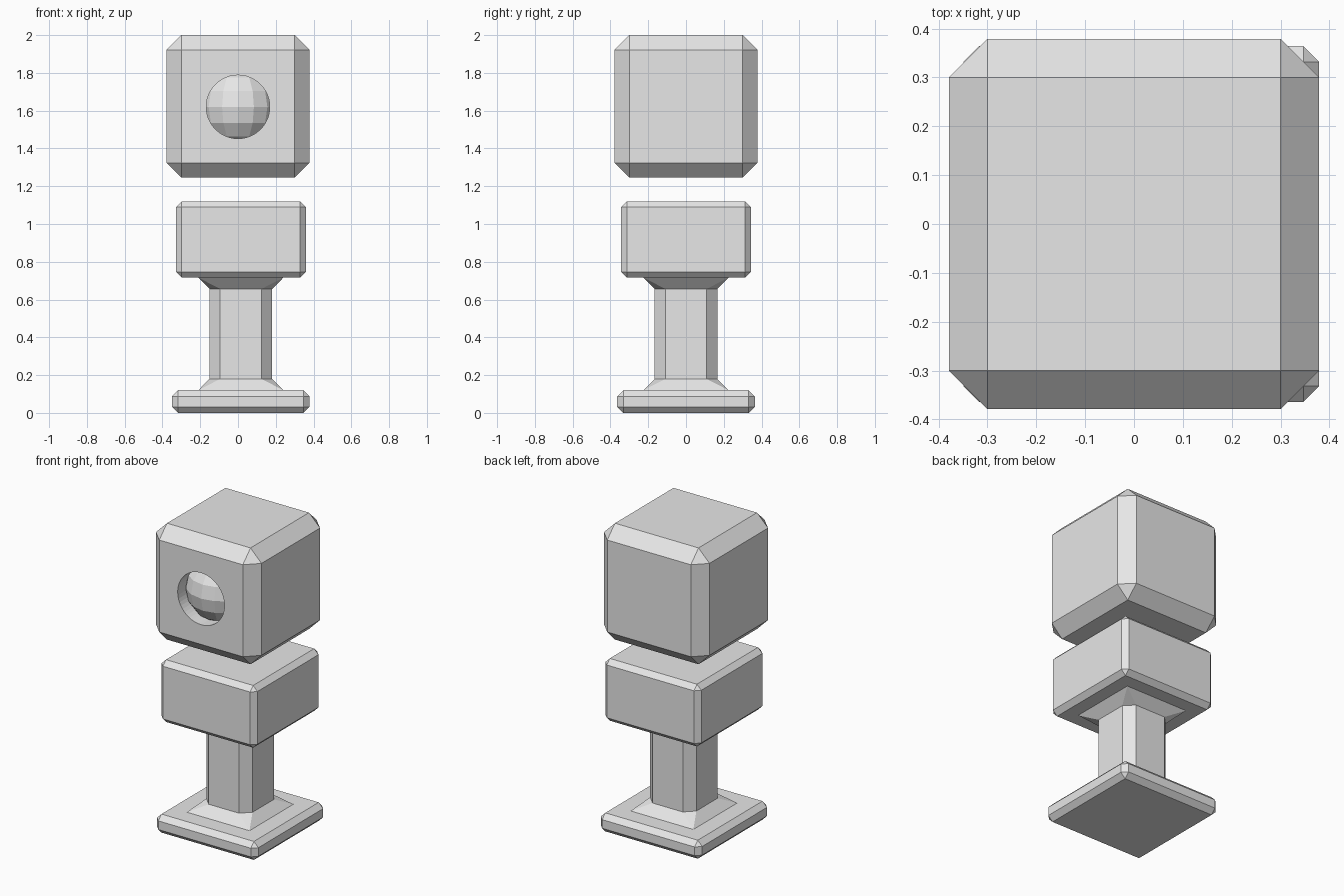
import bpy, bmesh
from math import radians
from mathutils import Matrix

cube = bpy.data.objects.get("Cube")
if cube:
    bpy.data.objects.remove(cube)

grey = bpy.data.materials.new("light_grey")
grey.use_nodes = True
grey.diffuse_color = (0.8, 0.8, 0.8, 1)
grey.node_tree.nodes["Principled BSDF"].inputs["Base Color"].default_value = (0.8, 0.8, 0.8, 1)


def add_object(name, bm, location):
    bmesh.ops.recalc_face_normals(bm, faces=bm.faces)
    mesh = bpy.data.meshes.new(name)
    bm.to_mesh(mesh)
    bm.free()
    mesh.materials.append(grey)
    obj = bpy.data.objects.new(name, mesh)
    obj.location = location
    bpy.context.collection.objects.link(obj)
    return obj


def loft(name, rings, x=0.0):
    """Stack square rings given as (height, half width, corner cut)."""
    bm = bmesh.new()
    loops = []
    for z, h, c in rings:
        k = h - c
        outline = [(k, -h), (h, -k), (h, k), (k, h), (-k, h), (-h, k), (-h, -k), (-k, -h)]
        loops.append([bm.verts.new((px, py, z)) for px, py in outline])
    bm.faces.new(loops[0][::-1])
    bm.faces.new(loops[-1])
    for low, high in zip(loops, loops[1:]):
        for i in range(8):
            j = (i + 1) % 8
            bm.faces.new((low[i], low[j], high[j], high[i]))
    # Uncut corners collapse into single points
    bmesh.ops.remove_doubles(bm, verts=bm.verts, dist=0.0001)
    return add_object(name, bm, (x, 0, 0))


def bevelled_box(name, bottom, top, half, bevel, x=0.0):
    inner = half - bevel
    return loft(name, [(bottom, inner, 0), (bottom + bevel, half, bevel),
                       (top - bevel, half, bevel), (top, inner, 0)], x)


# Stand: foot plate, flared column and block
OFFSET = 0.015
bevelled_box("foot_plate", 0, 0.12, 0.364, 0.032, OFFSET)
loft("column", [(0.12, 0.225, 0), (0.18, 0.166, 0.057),
                (0.656, 0.166, 0.057), (0.716, 0.225, 0)], OFFSET)
bevelled_box("body_block", 0.716, 1.12, 0.344, 0.031, OFFSET)

# Floating head with a round socket cut in the front
head = bevelled_box("head", 1.245, 2.0, 0.379, 0.079)
EYE_Z = 1.62
bm = bmesh.new()
bmesh.ops.create_cone(bm, cap_ends=True, segments=48, radius1=0.168, radius2=0.168,
                      depth=0.3, matrix=Matrix.Rotation(radians(90), 4, "X"))
cutter = add_object("socket_cutter", bm, (0, -0.4, EYE_Z))
cutter.hide_render = True
boolean = head.modifiers.new("socket", "BOOLEAN")
boolean.operation = "DIFFERENCE"
boolean.solver = "EXACT"
boolean.object = cutter
bpy.context.view_layer.objects.active = head
bpy.ops.object.modifier_apply(modifier=boolean.name)
bpy.data.objects.remove(cutter)

# Faceted eyeball set behind the socket rim
bm = bmesh.new()
bmesh.ops.create_uvsphere(bm, u_segments=16, v_segments=8, radius=0.22)
add_object("eyeball", bm, (0, -0.158, EYE_Z))
